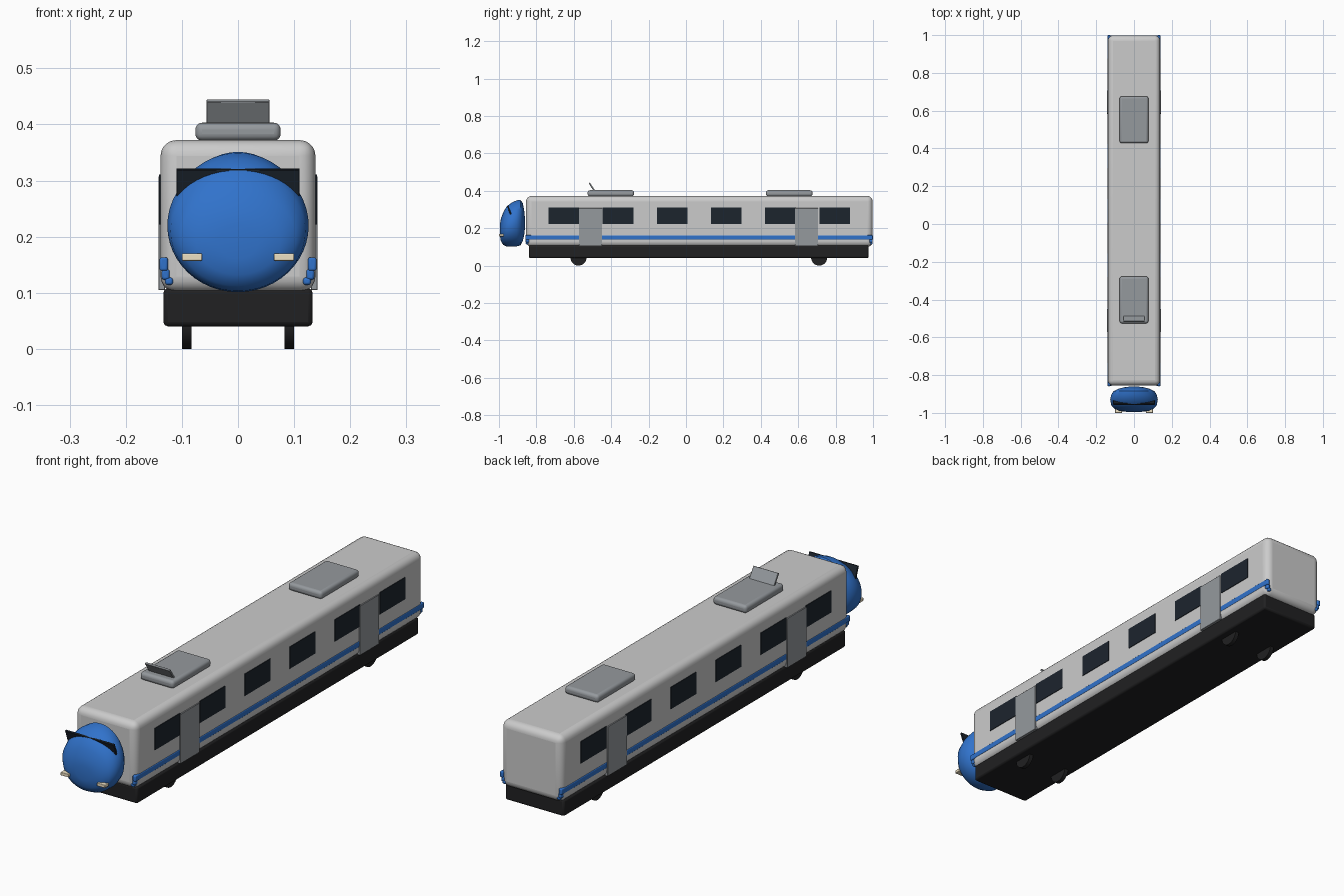
import bpy, bmesh, math

if "Cube" in bpy.data.objects:
    bpy.data.objects.remove(bpy.data.objects["Cube"])

def mat(name, c):
    m = bpy.data.materials.new(name)
    m.diffuse_color = (*c, 1)
    m.use_nodes = True
    m.node_tree.nodes["Principled BSDF"].inputs["Base Color"].default_value = m.diffuse_color
    return m

BLUE = mat("blue_paint", (0.03, 0.17, 0.60))
GLASS = mat("dark_glass", (0.012, 0.018, 0.027))
BLACK = mat("black_chassis", (0.015, 0.015, 0.016))
WHITE = mat("white_paint", (0.72, 0.73, 0.75))
GREY = mat("roof_grey", (0.30, 0.32, 0.34))
CREAM = mat("lamp_cream", (0.85, 0.75, 0.55))

def finish(o, name, m):
    o.name = name
    o.data.materials.append(m)
    bpy.ops.object.select_all(action='DESELECT')
    o.select_set(True)
    bpy.context.view_layer.objects.active = o
    bpy.ops.object.shade_smooth_by_angle(angle=math.radians(40))
    return o

def box(name, lo, hi, m, bevel=0.0, segs=3, tilt=0.0):
    """Box between two corners, optionally bevelled and tilted about x."""
    c = [(a + b) / 2 for a, b in zip(lo, hi)]
    bpy.ops.mesh.primitive_cube_add(size=1, location=c)
    o = bpy.context.object
    o.scale = [b - a for a, b in zip(lo, hi)]
    bpy.ops.object.transform_apply(location=False, rotation=False, scale=True)
    o.rotation_euler.x = tilt
    if bevel:
        b = o.modifiers.new("bevel", 'BEVEL')
        b.width, b.segments = bevel, segs
    return finish(o, name, m)

# Main carriage and underframe
box("body", (-0.138, -0.855, 0.101), (0.138, 0.998, 0.372), WHITE, 0.028, 5)
box("underframe", (-0.133, -0.84, 0.04), (0.133, 0.976, 0.108), BLACK, 0.008, 2)

# Nose: sections along y (y, half width, bottom z, top z)
sections = [(-0.995, 0.035, 0.160, 0.220), (-0.990, 0.075, 0.132, 0.250),
            (-0.978, 0.103, 0.112, 0.282), (-0.960, 0.120, 0.103, 0.316),
            (-0.930, 0.126, 0.101, 0.338), (-0.905, 0.121, 0.103, 0.349),
            (-0.885, 0.108, 0.108, 0.351), (-0.873, 0.085, 0.130, 0.335),
            (-0.865, 0.055, 0.165, 0.295), (-0.861, 0.025, 0.200, 0.255)]
N = 48
bm = bmesh.new()
rings = []
for y, w, zb, zt in sections:
    rings.append([bm.verts.new((w * math.cos(2 * math.pi * i / N), y,
                 (zb + zt) / 2 + (zt - zb) / 2 * math.sin(2 * math.pi * i / N)))
                 for i in range(N)])
for a, b in zip(rings, rings[1:]):
    for i in range(N):
        bm.faces.new((a[i], a[(i + 1) % N], b[(i + 1) % N], b[i]))
bm.faces.new(rings[0])
bm.faces.new(rings[-1])
bmesh.ops.recalc_face_normals(bm, faces=bm.faces)
me = bpy.data.meshes.new("nose")
bm.to_mesh(me)
bm.free()
nose = bpy.data.objects.new("nose", me)
bpy.context.collection.objects.link(nose)
finish(nose, "nose", BLUE)

# Windscreen, leaning forward out of the nose
box("windscreen", (-0.11, -0.949, 0.272), (0.11, -0.941, 0.322), GLASS, 0.001, 1, math.radians(20))

for s, side in ((1, "right"), (-1, "left")):
    def sbox(name, x0, x1, y0, y1, z0, z1, m, *rest):
        xs = sorted((s * x0, s * x1))
        box(f"{side}_{name}", (xs[0], y0, z0), (xs[1], y1, z1), m, *rest)
    # Headlamps
    sbox("headlamp", 0.064, 0.1, -1.0, -0.975, 0.157, 0.17, CREAM, 0.002, 2)
    # Windows and doors
    for i in range(6):
        y = -0.653 + 0.2895 * i
        sbox(f"window_{i + 1}", 0.13, 0.1405, y - 0.082, y + 0.082, 0.222, 0.311, GLASS)
    for i, y in enumerate((-0.511, 0.645)):
        sbox(f"door_{i + 1}", 0.13, 0.142, y - 0.062, y + 0.062, 0.105, 0.307, GREY, 0.001, 1)
    # Side stripe with its end drops
    sbox("stripe", 0.125, 0.1398, -0.859, 1.0, 0.139, 0.163, BLUE, 0.004, 3)
    for tag, y0, y1 in (("front", -0.857, -0.838), ("back", 0.98, 0.998)):
        sbox(f"stripe_{tag}_bend", 0.122, 0.136, y0, y1, 0.123, 0.142, BLUE, 0.004, 2)
        sbox(f"stripe_{tag}_tip", 0.116, 0.130, y0, y1, 0.114, 0.127, BLUE, 0.004, 2)
    # Wheels
    for tag, y in (("front", -0.575), ("back", 0.712)):
        bpy.ops.mesh.primitive_cylinder_add(vertices=32, radius=0.043, depth=0.017,
            location=(s * 0.0915, y, 0.043), rotation=(0, math.pi / 2, 0))
        finish(bpy.context.object, f"{side}_{tag}_wheel", BLACK)

# Roof units and current collector plate
for tag, y in (("front", -0.402), ("back", 0.552)):
    box(f"{tag}_roof_unit", (-0.076, y - 0.124, 0.371), (0.076, y + 0.124, 0.403), GREY, 0.012, 4)
box("collector_plate", (-0.056, -0.506, 0.391), (0.056, -0.498, 0.447), GREY, 0.001, 1, math.radians(33))
